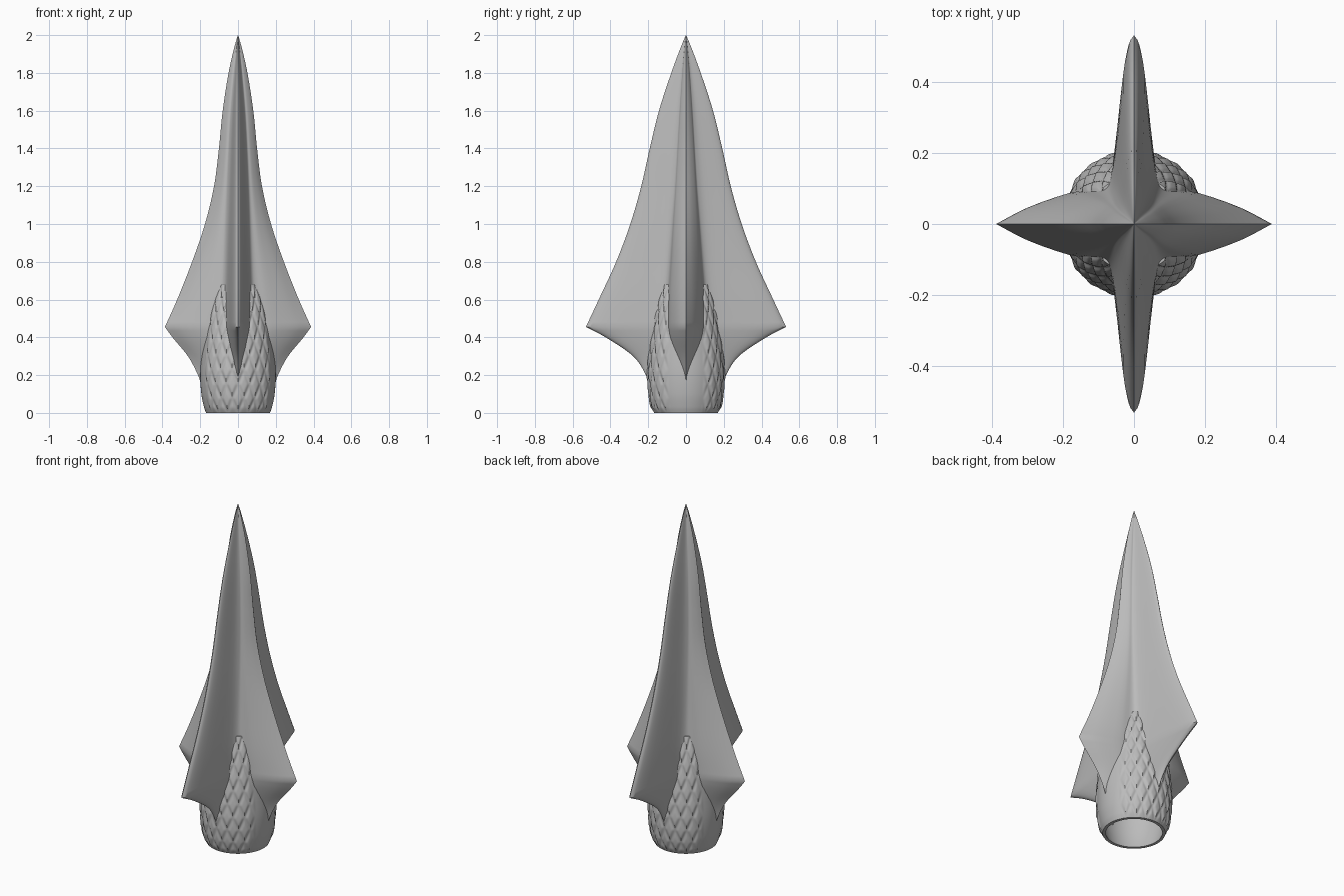
import bpy, bmesh, math

cube = bpy.data.objects.get("Cube")
if cube:
    bpy.data.objects.remove(cube, do_unlink=True)

metal = bpy.data.materials.new("plain grey")
metal.use_nodes = True
grey = (0.5, 0.5, 0.5, 1)
metal.diffuse_color = grey
metal.node_tree.nodes["Principled BSDF"].inputs["Base Color"].default_value = grey


def sample(keys, t):
    """Smooth curve through keys of (t, values...)."""
    n = len(keys)
    i = next((k for k in range(n - 1) if t <= keys[k + 1][0]), n - 2)
    a, b = keys[i], keys[i + 1]
    h = b[0] - a[0]
    f = (t - a[0]) / h

    def slope(k, c):
        lo, hi = keys[max(k - 1, 0)], keys[min(k + 1, n - 1)]
        return (hi[c] - lo[c]) / (hi[0] - lo[0])

    out = []
    for c in range(1, len(a)):
        m0, m1 = slope(i, c) * h, slope(i + 1, c) * h
        out.append((2*f**3 - 3*f*f + 1) * a[c] + (f**3 - 2*f*f + f) * m0
                   + (3*f*f - 2*f**3) * b[c] + (f**3 - f*f) * m1)
    return out


def loft(name, rings, cap=True, closed=False):
    bm = bmesh.new()
    loops = [[bm.verts.new(p) for p in ring] for ring in rings]
    pairs = list(zip(loops, loops[1:]))
    if closed:
        pairs.append((loops[-1], loops[0]))
    for lo, hi in pairs:
        n = len(lo)
        for j in range(n):
            k = (j + 1) % n
            bm.faces.new((lo[j], lo[k], hi[k], hi[j]))
    if cap:
        bm.faces.new(loops[0][::-1])
        bm.faces.new(loops[-1])
    bmesh.ops.recalc_face_normals(bm, faces=bm.faces)
    mesh = bpy.data.meshes.new(name)
    bm.to_mesh(mesh)
    bm.free()
    mesh.materials.append(metal)
    ob = bpy.data.objects.new(name, mesh)
    bpy.context.collection.objects.link(ob)
    return ob


def smooth(ob, angle):
    bpy.ops.object.select_all(action='DESELECT')
    ob.select_set(True)
    bpy.context.view_layer.objects.active = ob
    bpy.ops.object.shade_smooth_by_angle(angle=math.radians(angle))


# Fin reach and core corner by height: z, side reach, front reach, core x, core y
SHOULDER = 0.455
LOWER = [(0.13, .19, .19, .002, .003), (0.2, .212, .212, .028, .045),
         (0.3, .265, .28, .052, .078), (0.4, .347, .425, .068, .097),
         (SHOULDER, .387, .53, .073, .102)]
UPPER = [(SHOULDER, .387, .53, .073, .102), (0.6, .322, .462, .072, .098),
         (0.8, .243, .37, .066, .085), (1.0, .175, .295, .060, .072),
         (1.2, .127, .237, .053, .058), (1.4, .101, .192, .045, .046),
         (1.6, .081, .143, .035, .034), (1.8, .05, .078, .02, .02),
         (1.93, .021, .03, .008, .008), (2.0, .001, .001, .0004, .0004)]


def star(z, keys):
    a, b, cx, cy = sample(keys, z)
    ex, ey = a - cx, b - cy
    path = [(a, 0), (cx + .72*ex, .45*cy), (cx + .35*ex, .85*cy),
            (cx + .12*ex, .97*cy), (cx, cy + .05*ey), (.76*cx, cy + .23*ey),
            (.42*cx, cy + .74*ey), (.2*cx, cy + .94*ey), (0, b)]
    path = [(i, *p) for i, p in enumerate(path)]
    q = [sample(path, i / 3) for i in range(25)]
    half = q + [(-x, y) for x, y in q[-2::-1]]
    full = half + [(x, -y) for x, y in half[-2:0:-1]]
    return [(x, y, z) for x, y in full]


# Four-finned blade
low = [0.13 + (SHOULDER - 0.13) * i / 16 for i in range(16)]
high = [SHOULDER + (2 - SHOULDER) * i / 60 for i in range(61)]
blade = loft("blade", [star(z, LOWER) for z in low] + [star(z, UPPER) for z in high])


def circle(r, z, n=64):
    return [(r * math.cos(math.tau * j / n), r * math.sin(math.tau * j / n), z)
            for j in range(n)]


# Hollow out the blade inside the socket
cutter = loft("socket_cavity", [circle(.16, -.05), circle(.175, .2), circle(.12, .45)])
cutter.hide_render = True
mod = blade.modifiers.new("hollow", 'BOOLEAN')
mod.object = cutter
mod.operation = 'DIFFERENCE'
mod.solver = 'EXACT'
bpy.context.view_layer.objects.active = blade
bpy.ops.object.modifier_apply(modifier=mod.name)
bpy.data.objects.remove(cutter, do_unlink=True)
smooth(blade, 35)

# Socket sleeve with overlapping diamond scales toward the four diagonals
SLEEVE = [(0, .172), (.03, .183), (.1, .197), (.2, .203), (.3, .198),
          (.4, .187), (.5, .172), (.6, .152), (.68, .13)]
COLUMNS, ROW = 20, 0.15


def scale_height(ang, z):
    u, v = ang / math.tau * COLUMNS, z / ROW
    p, q = (u + v) % 1, (v - u) % 1
    edge = min(p, q, 1 - p, 1 - q)
    bump = min(1, edge * 4) * (1.25 - (p + q) / 2)
    mask = min(1, max(0, (abs(math.sin(ang)) - .45) * 6))
    return .009 * bump * mask * min(1, z / .03)


N, H = 240, 90
outer = []
for i in range(H + 1):
    z = .68 * i / H
    r = sample(SLEEVE, z)[0]
    ring = []
    for j in range(N):
        t = math.tau * j / N
        s = r - .003 + scale_height(t, z)
        ring.append((s * math.cos(t), s * math.sin(t), z))
    outer.append(ring)
inner = [circle(sample(SLEEVE, z)[0] - .02, z, N) for z in (.68, .5, .4, .3, .2, .1, .03, 0)]
socket = loft("scaled_socket", outer + inner, cap=False, closed=True)
smooth(socket, 40)
